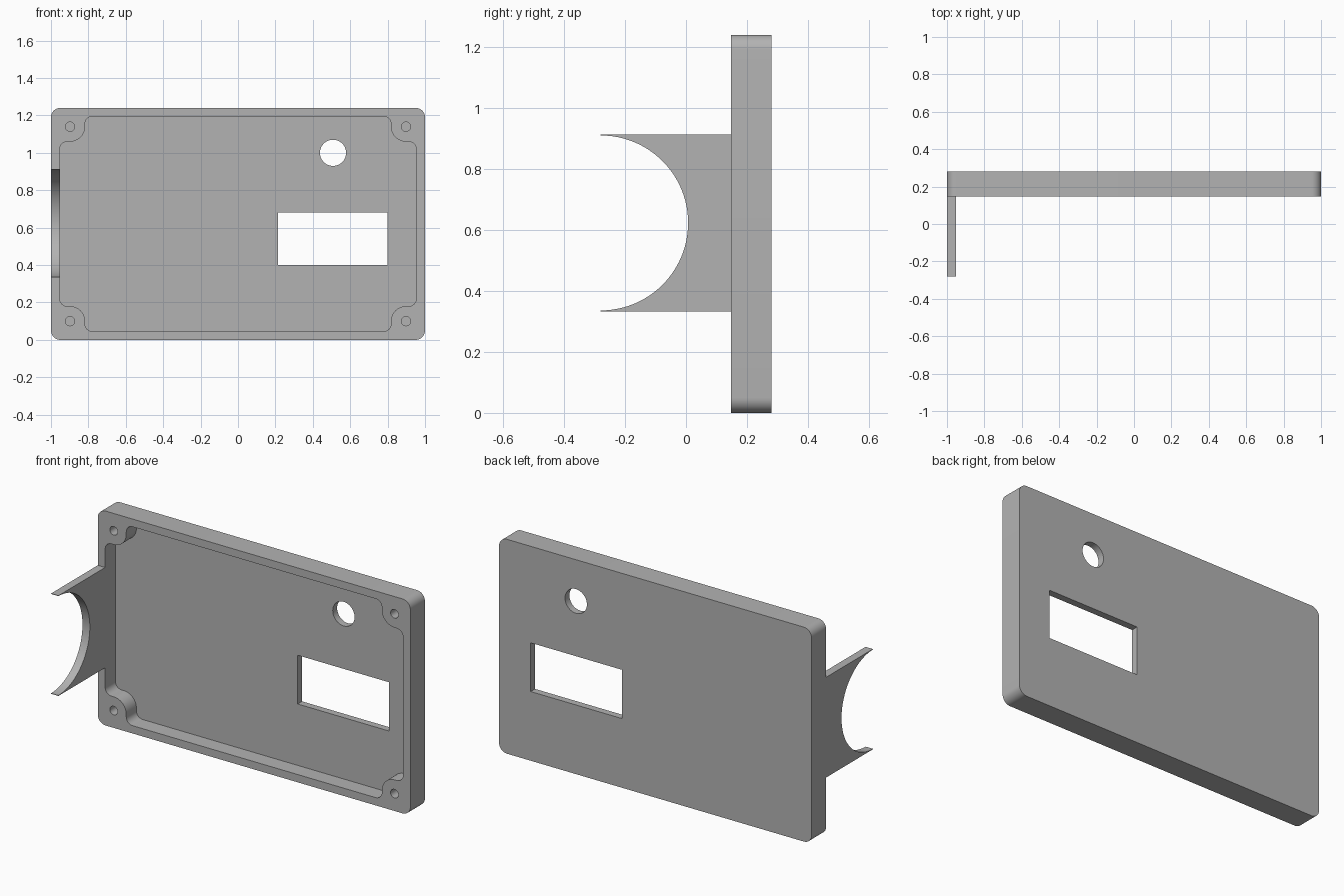
import bpy, bmesh
from math import sin, cos, radians, pi, asin
from mathutils import Vector

cube = bpy.data.objects.get("Cube")
if cube:
    bpy.data.objects.remove(cube, do_unlink=True)

grey = bpy.data.materials.new("plain_grey")
grey.use_nodes = True
colour = (0.45, 0.45, 0.45, 1)
grey.diffuse_color = colour
grey.node_tree.nodes["Principled BSDF"].inputs["Base Color"].default_value = colour

MID = 0.62                                # height of the panel centre
FRONT, FLOOR, BACK = 0.147, 0.24, 0.28    # depth planes


def arc(cx, cz, r, start, end, steps=10):
    """Points on an arc, angles in degrees."""
    return [(cx + r * cos(radians(start + (end - start) * i / steps)),
             cz + r * sin(radians(start + (end - start) * i / steps)))
            for i in range(steps + 1)]


def circle(cx, cz, r, steps=40):
    return arc(cx, cz, r, 0, 360, steps)[:-1]


def prism(name, outline, low, high, axis="y"):
    """Extrude an outline along y, from (x, z), or along x, from (y, z)."""
    bm = bmesh.new()
    place = (lambda a, b: (a, low, b)) if axis == "y" else (lambda a, b: (low, a, b))
    face = bm.faces.new([bm.verts.new(place(a, b)) for a, b in outline])
    side = bmesh.ops.extrude_face_region(bm, geom=[face])["geom"]
    step = Vector((0, high - low, 0)) if axis == "y" else Vector((high - low, 0, 0))
    bmesh.ops.translate(bm, vec=step,
                        verts=[v for v in side if isinstance(v, bmesh.types.BMVert)])
    bmesh.ops.recalc_face_normals(bm, faces=bm.faces)
    mesh = bpy.data.meshes.new(name)
    bm.to_mesh(mesh)
    bm.free()
    mesh.materials.append(grey)
    obj = bpy.data.objects.new(name, mesh)
    bpy.context.collection.objects.link(obj)
    return obj


def four_corners(corner):
    """Mirror a first-quadrant corner (running anticlockwise) to all four."""
    flip = corner[::-1]
    points = (corner + [(-x, z) for x, z in flip]
              + [(-x, -z) for x, z in corner] + [(x, -z) for x, z in flip])
    return [(x, z + MID) for x, z in points]


# Panel body with rounded corners
panel = prism("panel", four_corners(arc(0.95, 0.57, 0.05, 0, 90)), FRONT, BACK)

# Recess outline, stepping inwards around each screw boss
boss_x, boss_z, boss_r, fillet = 0.898, 0.52, 0.08, 0.04
wall_x, wall_z = 0.953, 0.575
corner = (arc(wall_x - fillet, boss_z - boss_r - fillet, fillet, 0, 90)
          + arc(boss_x, boss_z, boss_r, 270, 180, 14)
          + arc(boss_x - boss_r - fillet, wall_z - fillet, fillet, 0, 90))
cutters = [prism("recess_cutter", four_corners(corner), FRONT - 0.1, FLOOR)]

# Screw holes, round hole and window
for sx in (-1, 1):
    for sz in (-1, 1):
        cutters.append(prism("screw_cutter",
                             circle(sx * boss_x, MID + sz * boss_z, 0.025, 24),
                             FRONT - 0.1, FLOOR))
cutters.append(prism("round_cutter", circle(0.508, 1.0, 0.07), 0, 0.5))
cutters.append(prism("window_cutter",
                     [(0.214, 0.4), (0.798, 0.4), (0.798, 0.682), (0.214, 0.682)],
                     0, 0.5))

for cutter in cutters:
    cutter.hide_render = True
    cut = panel.modifiers.new("cut", "BOOLEAN")
    cut.operation, cut.solver, cut.object = "DIFFERENCE", "EXACT", cutter

# Bake the cuts and drop the cutters
graph = bpy.context.evaluated_depsgraph_get()
baked = bpy.data.meshes.new_from_object(panel.evaluated_get(graph))
panel.modifiers.clear()
panel.data = baked
for cutter in cutters:
    bpy.data.objects.remove(cutter, do_unlink=True)

# Side bracket with a half-round cradle
half, radius, centre = 0.29, 0.287, -0.28
cradle = arc(centre, MID + 0.003, radius, -90, 90, 48)
outline = ([(FRONT, MID + 0.003 + half), (centre, MID + 0.003 + half)]
           + cradle[::-1]
           + [(centre, MID + 0.003 - half), (FRONT, MID + 0.003 - half)])
bracket = prism("side_bracket", outline, -1, -0.953, "x")

# Smooth the round parts, keep edges sharp
bpy.ops.object.select_all(action="DESELECT")
for obj in (panel, bracket):
    obj.select_set(True)
bpy.context.view_layer.objects.active = panel
bpy.ops.object.shade_smooth_by_angle(angle=radians(30))
